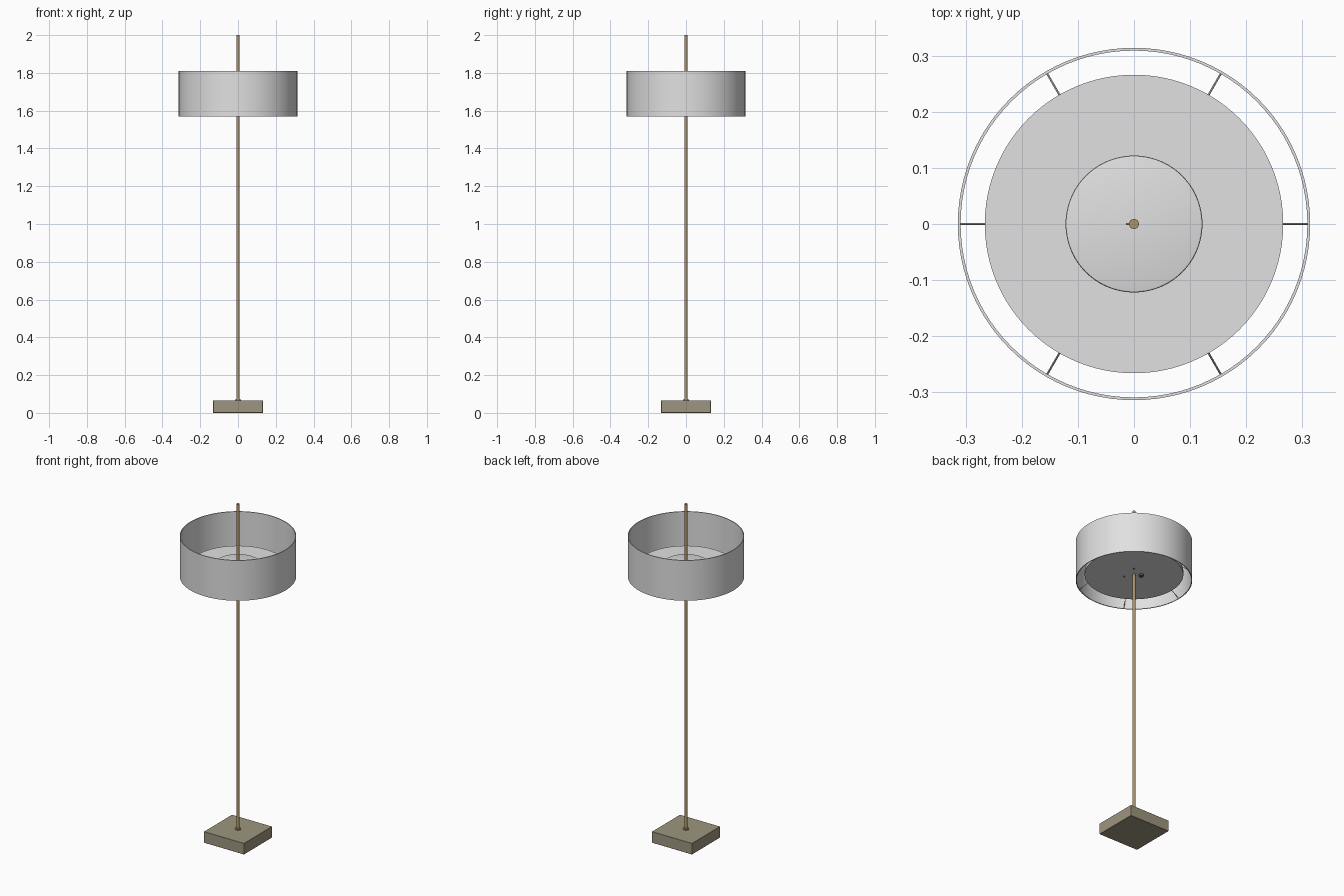
import bpy, bmesh, math
from mathutils import Vector

cube = bpy.data.objects.get("Cube")
if cube:
    bpy.data.objects.remove(cube, do_unlink=True)


def material(name, rgb):
    m = bpy.data.materials.new(name)
    m.use_nodes = True
    m.diffuse_color = (*rgb, 1)
    m.node_tree.nodes["Principled BSDF"].inputs["Base Color"].default_value = (*rgb, 1)
    return m


WHITE = material("warm_white", (0.75, 0.75, 0.75))
BRASS = material("brass", (0.42, 0.29, 0.14))
BRONZE = material("bronze", (0.34, 0.30, 0.21))
DARK = material("dark_metal", (0.08, 0.08, 0.08))


def finish(name, bm, mat, smooth=True):
    bmesh.ops.recalc_face_normals(bm, faces=bm.faces)
    mesh = bpy.data.meshes.new(name)
    bm.to_mesh(mesh)
    bm.free()
    mesh.materials.append(mat)
    ob = bpy.data.objects.new(name, mesh)
    bpy.context.collection.objects.link(ob)
    if smooth:
        bpy.ops.object.select_all(action="DESELECT")
        ob.select_set(True)
        bpy.context.view_layer.objects.active = ob
        bpy.ops.object.shade_smooth_by_angle(angle=math.radians(35))
    return ob


def lathe(name, profile, mat, closed=False, steps=96):
    """Spin an (r, z) profile around the z axis."""
    bm = bmesh.new()
    vs = [bm.verts.new((r, 0, z)) for r, z in profile]
    pairs = list(zip(vs, vs[1:] + vs[:1])) if closed else list(zip(vs, vs[1:]))
    edges = [bm.edges.new(p) for p in pairs]
    bmesh.ops.spin(bm, geom=vs + edges, axis=(0, 0, 1), cent=(0, 0, 0),
                   angle=math.tau, steps=steps)
    bmesh.ops.remove_doubles(bm, verts=bm.verts, dist=1e-5)
    return finish(name, bm, mat)


def rod(name, a, b, radius, mat, sides=16):
    """Capped cylinder between two points."""
    a, b = Vector(a), Vector(b)
    bm = bmesh.new()
    bmesh.ops.create_cone(bm, cap_ends=True, segments=sides, radius1=radius,
                          radius2=radius, depth=(b - a).length)
    turn = (b - a).to_track_quat("Z", "Y").to_matrix()
    bmesh.ops.rotate(bm, verts=bm.verts, matrix=turn, cent=(0, 0, 0))
    bmesh.ops.translate(bm, verts=bm.verts, vec=(a + b) / 2)
    return finish(name, bm, mat)


# Square base block with a fine bevel
bm = bmesh.new()
bmesh.ops.create_cube(bm, size=1)
bmesh.ops.scale(bm, verts=bm.verts, vec=(0.264, 0.264, 0.066))
bmesh.ops.translate(bm, verts=bm.verts, vec=(0, 0, 0.033))
bmesh.ops.bevel(bm, geom=bm.edges[:], offset=0.001, segments=1, affect="EDGES")
finish("base", bm, BRONZE, smooth=False)

# Pole with foot collar and set screw
rod("pole", (0, 0, 0.06), (0, 0, 2.0), 0.009, BRASS, 32)
rod("pole_collar", (0, 0, 0.064), (0, 0, 0.072), 0.016, BRASS, 32)
rod("set_screw", (-0.014, 0, 1.66), (0, 0, 1.66), 0.002, BRASS)

# Thin open drum shade
lathe("shade", [(0.314, 1.57), (0.314, 1.81), (0.309, 1.81), (0.309, 1.57)],
      WHITE, closed=True)

# Light disc with a raised, soft-edged middle
lathe("light_disc", [(0, 1.606), (0.266, 1.606), (0.266, 1.627), (0.122, 1.627),
                     (0.122, 1.642), (0.121, 1.645), (0.118, 1.646), (0, 1.646)], WHITE)

# Six struts sloping from the disc to the lower rim of the shade
for i in range(6):
    c, s = math.cos(i * math.tau / 6), math.sin(i * math.tau / 6)
    rod(f"strut_{i + 1}", (0.262 * c, 0.262 * s, 1.609),
        (0.311 * c, 0.311 * s, 1.576), 0.0018, WHITE, 8)

# Switch knob and two screws under the disc
rod("switch_knob", (-0.03, 0.025, 1.594), (-0.03, 0.025, 1.607), 0.012, DARK, 24)
for i, (x, y) in enumerate([(0.027, -0.05), (0.042, 0.05)]):
    rod(f"disc_screw_{i + 1}", (x, y, 1.603), (x, y, 1.607), 0.005, DARK)
